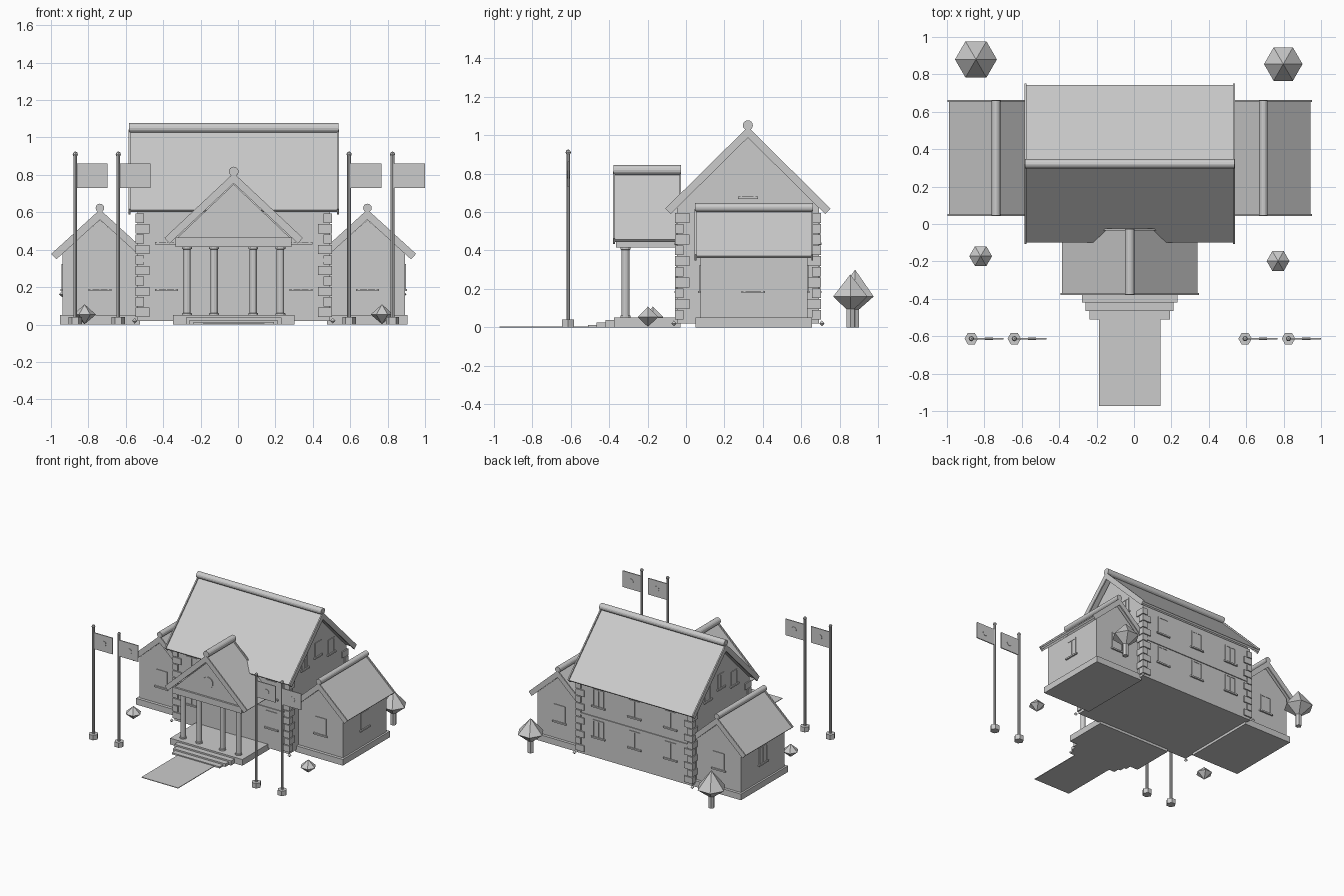
import bpy, bmesh, math

if "Cube" in bpy.data.objects:
    bpy.data.objects.remove(bpy.data.objects["Cube"])

mat = bpy.data.materials.new("light_grey")
mat.diffuse_color = (0.6, 0.6, 0.6, 1)
mat.use_nodes = True
mat.node_tree.nodes["Principled BSDF"].inputs["Base Color"].default_value = mat.diffuse_color
CX, CY = -0.023, 0.322         # centre of the main block


def finish(name, bm):
    bmesh.ops.recalc_face_normals(bm, faces=bm.faces)
    me = bpy.data.meshes.new(name)
    bm.to_mesh(me)
    bm.free()
    me.materials.append(mat)
    ob = bpy.data.objects.new(name, me)
    bpy.context.collection.objects.link(ob)
    return ob


def prism(name, pts, axis, lo, hi):
    """Extrude a profile (u, z) along x or y, or (x, y) along z."""
    put = {'x': lambda u, v, d: (d, u, v), 'y': lambda u, v, d: (u, d, v),
           'z': lambda u, v, d: (u, v, d)}[axis]
    bm = bmesh.new()
    a = [bm.verts.new(put(u, v, lo)) for u, v in pts]
    b = [bm.verts.new(put(u, v, hi)) for u, v in pts]
    bm.faces.new(a)
    bm.faces.new(b)
    n = len(pts)
    for i in range(n):
        bm.faces.new((a[i], a[(i + 1) % n], b[(i + 1) % n], b[i]))
    return finish(name, bm)


def box(name, x0, x1, y0, y1, z0, z1):
    return prism(name, [(x0, y0), (x1, y0), (x1, y1), (x0, y1)], 'z', z0, z1)


def circle(u, v, r, n):
    return [(u + r * math.cos(2 * math.pi * i / n), v + r * math.sin(2 * math.pi * i / n)) for i in range(n)]


def spin(name, x, y, prof, n=6):
    """Stacked rings from (radius, z) pairs; radius 0 closes to a point."""
    bm = bmesh.new()
    rings = []
    for r, z in prof:
        rings.append([bm.verts.new((x, y, z))] if r == 0 else
                     [bm.verts.new((px, py, z)) for px, py in circle(x, y, r, n)])
    for a, b in zip(rings, rings[1:]):
        for i in range(n):
            j = (i + 1) % n
            f = [a[i % len(a)], a[j % len(a)], b[j % len(b)], b[i % len(b)]]
            bm.faces.new(list(dict.fromkeys(f)))
    for r in (rings[0], rings[-1]):
        if len(r) > 1:
            bm.faces.new(r)
    return finish(name, bm)


def gable_house(name, axis, c, half, z0, z1, apex, lo, hi):
    prism(name, [(c - half, z0), (c + half, z0), (c + half, z1), (c, apex), (c - half, z1)], axis, lo, hi)


def gable_roof(name, axis, c, w, ze, za, lo, hi, ridge_r, t=0.04):
    """Chevron roof sheet between deeper end boards, with a round ridge roll."""
    def chevron(w, ze, za, t):
        a = math.atan2(za - ze, w)
        iw, iz, ia = w - t * math.sin(a), ze - t * math.cos(a), za - t / math.cos(a)
        return [(c - w, ze), (c, za), (c + w, ze), (c + iw, iz), (c, ia), (c - iw, iz)]
    slope = (za - ze) / w
    sw, drop = w - 0.008, 0.014
    prism(name + "_roof", chevron(sw, za - drop - slope * sw, za - drop, 0.016), axis, lo + 0.01, hi - 0.01)
    for i, (a, b) in enumerate([(lo, lo + 0.01), (hi - 0.01, hi)]):
        prism(f"{name}_end_board_{i}", chevron(w, ze, za, t), axis, a, b)
    prism(name + "_ridge_roll", circle(c, za + 0.008, ridge_r, 16), axis, lo + 0.002, hi - 0.002)


def window(name, face, u, p, z, w=0.09, h=0.13):
    """Framed window with sill; face is the outward axis and sign, p the wall position."""
    s = 1 if face[0] == '+' else -1

    def part(nm, u0, u1, d, z0, z1):
        a, b = sorted((p - s * 0.005, p + s * d))
        if face[1] == 'x':
            box(nm, a, b, u0, u1, z0, z1)
        else:
            box(nm, u0, u1, a, b, z0, z1)
    f = 0.009
    part(name + "_pane", u - w / 2, u + w / 2, 0.002, z, z + h)
    for k in (-1, 1):
        m = u + k * w / 2
        part(name + "_jamb", m - f / 2, m + f / 2, 0.005, z, z + h)
    part(name + "_mullion", u - 0.003, u + 0.003, 0.004, z, z + h)
    part(name + "_head", u - w / 2 - f / 2, u + w / 2 + f / 2, 0.005, z + h - f / 2, z + h + f / 2)
    part(name + "_sill", u - w / 2 - 0.017, u + w / 2 + 0.017, 0.012, z - 0.012, z)


# Main block, its underside slightly above the wing plinths
X0, X1, Y0, Y1 = CX - 0.515, CX + 0.515, CY - 0.37, CY + 0.37
gable_house("main_walls", 'x', CY, 0.37, 0.02, 0.62, 0.99, X0, X1)
gable_roof("main", 'x', CY, 0.43, 0.618, 1.043, CX - 0.563, CX + 0.563, 0.026)
for y, s in ((Y0, -1), (Y1, 1)):
    box("string_course", X0, X1, min(y, y + s * 0.007), max(y, y + s * 0.007), 0.335, 0.352)

# Corner stones, alternating long and short, with small footings
for x, sx in ((X0, 1), (X1, -1)):
    for y, sy in ((Y0, 1), (Y1, -1)):
        for i in range(10):
            a, b = ((0.065, 0.035), (0.035, 0.065))[i % 2]
            xs = sorted((x - sx * 0.01, x + sx * a))
            ys = sorted((y - sy * 0.01, y + sy * b))
            box("corner_stone", *xs, *ys, 0.04 + i * 0.056, 0.09 + i * 0.056)
        spin("corner_footing", x - sx * 0.015, y - sy * 0.015,
             [(0, 0.005), (0.014, 0.02), (0, 0.035)], 8)

# Main windows and door
for dx in (-0.36, 0, 0.36):
    for z in (0.19, 0.44):
        window("back_window", '+y', CX + dx * 0.9, Y1, z)
        if dx:
            window("front_window", '-y', CX + dx, Y0, z)
for s, x in (('-x', X0), ('+x', X1)):
    for dy in (-0.17, 0, 0.17):
        window("gable_window", s, CY + dy, x, 0.64 if dy else 0.68, 0.07, 0.11)
box("door", CX - 0.06, CX + 0.06, Y0 - 0.008, Y0, 0.05, 0.29)

# Side wings
for side, c, s in (("left", -0.738, -1), ("right", 0.692, 1)):
    box(side + "_wing_plinth", c - 0.215, c + 0.215, 0.05, 0.655, 0, 0.05)
    gable_house(side + "_wing_walls", 'y', c, 0.2, 0.05, 0.38, 0.56, 0.075, 0.632)
    gable_roof(side + "_wing", 'y', c, 0.26, 0.378, 0.615, 0.044, 0.662, 0.023)
    window(side + "_wing_front_window", '-y', c, 0.075, 0.19)
    window(side + "_wing_back_window", '+y', c, 0.632, 0.19)
    window(side + "_wing_side_window", '+x' if s > 0 else '-x', 0.35, c + s * 0.2, 0.19)

# Portico
box("portico_floor", CX - 0.325, CX + 0.325, -0.375, Y0 + 0.02, 0, 0.05)
box("portico_beam", CX - 0.31, CX + 0.31, -0.365, Y0, 0.415, 0.465)
gable_house("portico_gable", 'y', CX, 0.30, 0.46, 0.465, 0.75, -0.35, Y0)
gable_roof("portico", 'y', CX, 0.37, 0.463, 0.81, -0.38, -0.025, 0.026)
prism("gable_round_vent", circle(CX, 0.58, 0.045, 16), 'y', -0.357, -0.345)
for dx in (-0.25, -0.105, 0.105, 0.25):
    spin("portico_column", CX + dx, -0.315,
         [(0.026, 0.05), (0.026, 0.06), (0.02, 0.062), (0.02, 0.402), (0.026, 0.404), (0.026, 0.416)], 12)

# Steps and path
for i, (w, y) in enumerate(((0.255, -0.42), (0.235, -0.465), (0.215, -0.51))):
    box("step", CX - w, CX + w, y, -0.37, 0, 0.037 - i * 0.012)
box("path", CX - 0.165, CX + 0.165, -0.972, -0.50, 0, 0.005)

# Flagpoles
for x in (-0.87, -0.64, 0.594, 0.826):
    y = -0.613
    spin("flagpole_base", x, y, [(0.036, 0), (0.036, 0.04)], 6)
    spin("flagpole", x, y, [(0.01, 0.04), (0.01, 0.905)], 8)
    spin("flagpole_ball", x, y, [(0, 0.896), (0.01, 0.90), (0.014, 0.91), (0.01, 0.92), (0, 0.926)], 8)
    box("flag", x + 0.006, x + 0.173, y - 0.004, y + 0.004, 0.73, 0.862)
    prism("flag_disc", circle(x + 0.095, 0.796, 0.022, 10), 'y', y - 0.007, y + 0.007)

# Trees and shrubs
for x, y, r, top in ((-0.845, 0.88, 0.112, 0.30), (0.798, 0.855, 0.103, 0.275)):
    spin("tree_trunk", x, y, [(0.024, 0), (0.024, 0.12)], 6)
    spin("tree_crown", x, y, [(0, 0.075), (r, 0.16), (0, top)], 6)
for x, y in ((-0.82, -0.172), (0.77, -0.198)):
    spin("shrub", x, y, [(0, 0.002), (0.061, 0.053), (0, 0.108)], 6)
